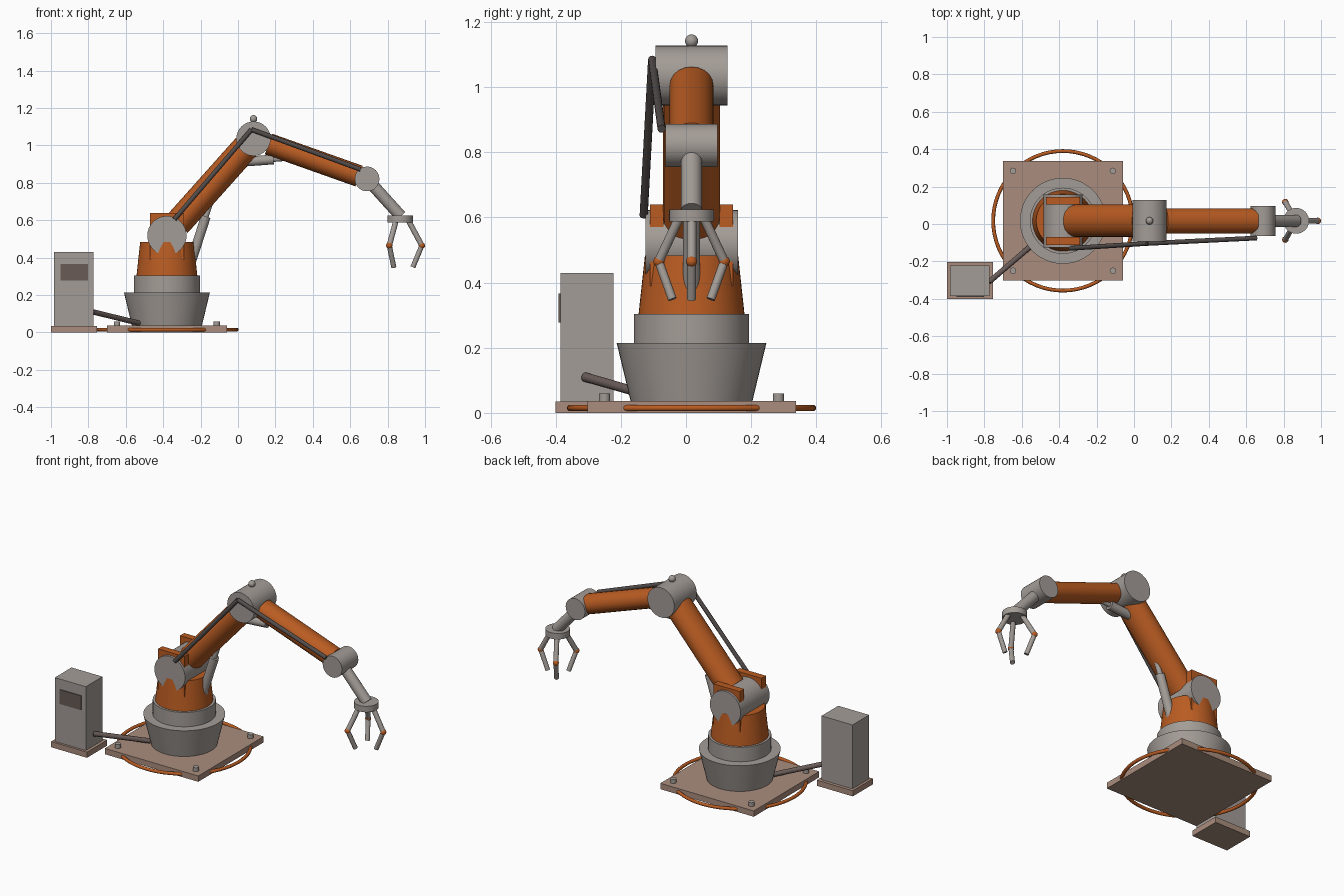
import bpy, math
from mathutils import Vector, Matrix

if "Cube" in bpy.data.objects:
    bpy.data.objects.remove(bpy.data.objects["Cube"])

CX, CY = -0.38, 0.017           # base centre; CY is also the arm plane


def material(name, col):
    m = bpy.data.materials.new(name)
    m.diffuse_color = (*col, 1)
    m.use_nodes = True
    m.node_tree.nodes["Principled BSDF"].inputs["Base Color"].default_value = m.diffuse_color
    return m


ORANGE = material("orange_paint", (0.49, 0.107, 0.016))
GREY = material("light_grey_metal", (0.37, 0.335, 0.31))
PLATE = material("brownish_plate", (0.40, 0.265, 0.205))
DARK = material("dark_rod", (0.085, 0.073, 0.069))
CABLE = material("cable_grey", (0.14, 0.105, 0.096))
SCREEN = material("screen_brown", (0.14, 0.105, 0.09))


def finish(name, mat, smooth=True):
    ob = bpy.context.object
    ob.name = name
    ob.data.materials.append(mat)
    if smooth:
        bpy.ops.object.shade_smooth_by_angle(angle=math.radians(40))
    return ob


def box(name, lo, hi, mat):
    lo, hi = Vector(lo), Vector(hi)
    bpy.ops.mesh.primitive_cube_add(size=1)
    ob = finish(name, mat, False)
    ob.data.transform(Matrix.Translation((lo + hi) / 2) @ Matrix.Diagonal((*(hi - lo), 1)))
    return ob


def rod(name, a, b, r0, mat, r1=None, flat=1.0, sides=32):
    """Cylinder or cone from a to b; flat squashes it across the arm plane."""
    a, b = Vector(a), Vector(b)
    z = (b - a).normalized()
    ref = Vector((0, 1, 0)) if abs(z.y) < 0.9 else Vector((1, 0, 0))
    x = ref.cross(z).normalized()
    y = z.cross(x)
    bpy.ops.mesh.primitive_cone_add(vertices=sides, radius1=r0,
                                    radius2=r0 if r1 is None else r1, depth=(b - a).length)
    ob = finish(name, mat)
    rot = Matrix((x, y, z)).transposed().to_4x4()
    ob.data.transform(Matrix.Translation((a + b) / 2) @ rot @ Matrix.Diagonal((flat, 1, 1, 1)))
    return ob


def ball(name, p, r, mat):
    bpy.ops.mesh.primitive_uv_sphere_add(segments=20, ring_count=12, radius=r, location=p)
    return finish(name, mat)


def arm_pt(x, z):
    return Vector((x, CY, z))


# Floor plate, bolts and floor ring
box("floor_plate", (CX - .32, CY - .32, 0), (CX + .32, CY + .32, .036), PLATE)
for sx in (-1, 1):
    for sy in (-1, 1):
        p = Vector((CX + sx * .267, CY + sy * .267, .03))
        rod("plate_bolt", p, p + Vector((0, 0, .03)), .017, GREY, sides=16)
bpy.ops.mesh.primitive_torus_add(location=(CX, CY, .015), major_radius=.373, minor_radius=.010,
                                 major_segments=64, minor_segments=10)
finish("floor_ring", ORANGE)

# Pedestal and turret
rod("pedestal", arm_pt(CX, .036), arm_pt(CX, .215), .187, GREY, r1=.23, sides=48)
rod("turntable", arm_pt(CX, .21), arm_pt(CX, .304), .177, GREY, sides=48)
rod("turret", arm_pt(CX, .30), arm_pt(CX, .484), .163, ORANGE, r1=.143, sides=48)
for s in (-1, 1):
    y = CY + s * .107
    box("shoulder_bracket", (CX - .09, y - .021, .39), (CX + .09, y + .021, .64), ORANGE)

# Joints
shoulder, elbow, wrist = arm_pt(CX, .518), arm_pt(.083, 1.036), arm_pt(.69, .821)
for name, p, r, h in (("shoulder_joint", shoulder, .105, .142),
                      ("elbow_joint", elbow, .092, .11),
                      ("wrist_joint", wrist, .066, .08)):
    off = Vector((0, h, 0))
    rod(name, p - off, p + off, r, GREY)
ball("elbow_beacon", arm_pt(.083, 1.142), .02, GREY)

# Arm segments
d = (elbow - shoulder).normalized()
rod("upper_arm", shoulder + d * .085, elbow - d * .06, .087, ORANGE, flat=.84, sides=20)
d = (wrist - elbow).normalized()
rod("forearm", elbow + d * .085, wrist - d * .045, .067, ORANGE, flat=.87, sides=20)

# Pistons under the arm
rod("lower_piston_tube", arm_pt(-.25, .38), arm_pt(-.172, .62), .026, GREY, sides=20)
rod("lower_piston_rod", arm_pt(-.172, .62), arm_pt(-.12, .78), .015, GREY, sides=16)
rod("upper_piston_tube", arm_pt(0, .911), arm_pt(.19, .925), .026, GREY, sides=20)
rod("upper_piston_rod", arm_pt(.19, .925), arm_pt(.34, .937), .013, GREY, sides=16)

# Side linkage rods
knee = (.072, -.104, 1.085)
rod("upper_arm_link", (-.34, -.13, .605), knee, .0125, DARK, sides=12)
rod("forearm_link", knee, (.655, -.075, .872), .0125, DARK, sides=12)

# Hand: neck, flange and three fingers
HX = .867
rod("hand_neck", wrist, arm_pt(HX + .003, .622), .032, GREY)
rod("hand_flange", arm_pt(HX, .588), arm_pt(HX, .625), .069, GREY)
for i in range(3):
    a = i * math.tau / 3
    u = Vector((math.cos(a), math.sin(a), 0))
    root = arm_pt(HX, .595) + u * .046
    knuckle = arm_pt(HX, .465) + u * .116
    tip = arm_pt(HX, .349) + u * .068
    rod("finger_upper", root, knuckle, .0145, GREY, sides=16)
    rod("finger_lower", knuckle, tip, .0135, GREY, sides=16)
    ball("finger_knuckle", knuckle, .017, ORANGE)

# Control cabinet and its cable
box("cabinet_foot", (-1, -.40, 0), (-.754, -.203, .035), PLATE)
box("cabinet_body", (-.984, -.386, .035), (-.772, -.223, .43), GREY)
box("cabinet_screen", (-.948, -.391, .278), (-.802, -.383, .367), SCREEN)
rod("cabinet_cable", (-.775, -.31, .11), (-.53, -.10, .05), .0145, CABLE, sides=14)
